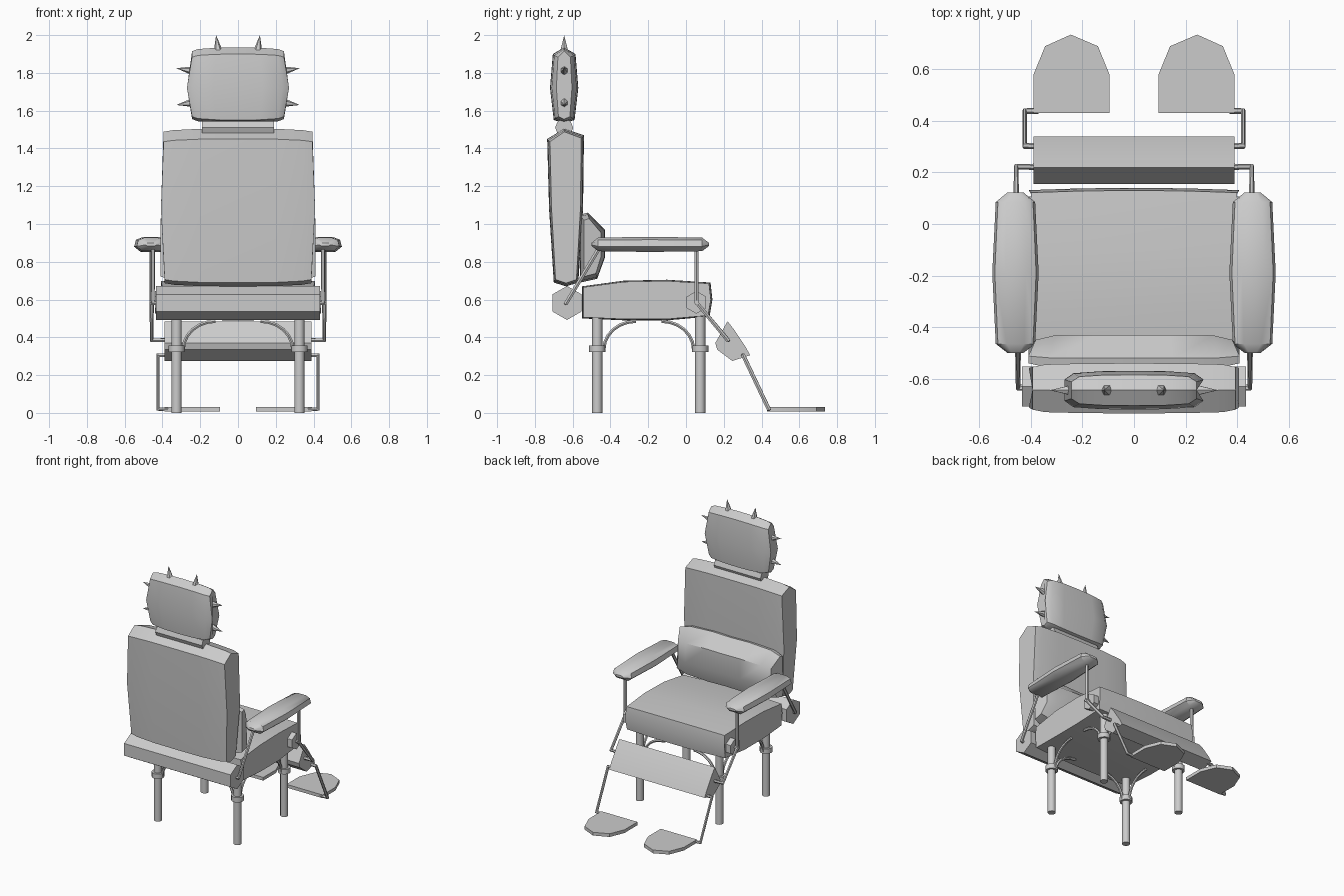
import bpy, bmesh, math
from mathutils import Vector

if "Cube" in bpy.data.objects:
    bpy.data.objects.remove(bpy.data.objects["Cube"])


def finish(name, bm, angle=35):
    bmesh.ops.recalc_face_normals(bm, faces=bm.faces)
    me = bpy.data.meshes.new(name)
    bm.to_mesh(me)
    bm.free()
    ob = bpy.data.objects.new(name, me)
    bpy.context.collection.objects.link(ob)
    bpy.ops.object.select_all(action='DESELECT')
    bpy.context.view_layer.objects.active = ob
    ob.select_set(True)
    bpy.ops.object.shade_smooth_by_angle(angle=math.radians(angle))
    return ob


def loft(name, profile, slices, axis='x', angle=35):
    """Loft a closed profile (a, z, width factor) through slices (position, a scale, z scale)."""
    bm = bmesh.new()
    a0 = (min(p[0] for p in profile) + max(p[0] for p in profile)) / 2
    z0 = (min(p[1] for p in profile) + max(p[1] for p in profile)) / 2
    rings = []
    for t, sa, sz in slices:
        ring = []
        for p in profile:
            f = p[2] if len(p) > 2 else 1
            a, z = a0 + (p[0] - a0) * sa, z0 + (p[1] - z0) * sz
            ring.append(bm.verts.new((t * f, a, z) if axis == 'x' else (a, t, z)))
        rings.append(ring)
    n = len(profile)
    for r, s in zip(rings, rings[1:]):
        for i in range(n):
            bm.faces.new((r[i], r[(i + 1) % n], s[(i + 1) % n], s[i]))
    bm.faces.new(rings[0])
    bm.faces.new(rings[-1])
    return finish(name, bm, angle)


def both(half):
    """Mirror slices given from the centre outwards."""
    return [(-t, a, z) for t, a, z in reversed(half) if t > 0] + half


def rod(name, p, q, r1, r2=None, sides=12, angle=35, spin=0.0):
    p, q = Vector(p), Vector(q)
    bm = bmesh.new()
    bmesh.ops.create_cone(bm, cap_ends=True, segments=sides, radius1=r1,
                          radius2=r1 if r2 is None else r2, depth=(q - p).length)
    rot = (q - p).to_track_quat('Z', 'Y')
    for v in bm.verts:
        c, s = math.cos(spin), math.sin(spin)
        co = Vector((v.co.x * c - v.co.y * s, v.co.x * s + v.co.y * c, v.co.z))
        v.co = rot @ co + (p + q) / 2
    return finish(name, bm, angle)


def tube(name, pts, r=0.012):
    cu = bpy.data.curves.new(name, 'CURVE')
    cu.dimensions = '3D'
    cu.bevel_depth = r
    cu.bevel_resolution = 1
    cu.use_fill_caps = True
    sp = cu.splines.new('POLY')
    sp.points.add(len(pts) - 1)
    for s, p in zip(sp.points, pts):
        s.co = (*p, 1)
    ob = bpy.data.objects.new(name, cu)
    bpy.context.collection.objects.link(ob)
    bpy.ops.object.select_all(action='DESELECT')
    bpy.context.view_layer.objects.active = ob
    ob.select_set(True)
    bpy.ops.object.convert(target='MESH')
    bpy.ops.object.shade_smooth_by_angle(angle=math.radians(40))


# Cushions
loft("seat", [(-.55, .50), (-.55, .60, 1.02), (-.55, .67), (-.33, .70, 1.02), (-.1, .705, 1.02), (.13, .69),
              (.14, .60, 1.02), (.125, .51), (-.1, .49, 1.02), (-.33, .49, 1.02)],
     both([(0, 1, 1), (.2, .995, .99), (.40, .975, .94)]))
loft("backrest", [(-.70, .69, .97), (-.725, 1.08, 1.02), (-.735, 1.45, .985), (-.645, 1.505, .985),
                  (-.54, 1.47, .985), (-.545, 1.08, 1.02), (-.57, .69, .97), (-.635, .67, .97)],
     both([(0, 1, 1), (.2, .99, .998), (.35, .95, .98), (.40, .85, .96)]))
loft("lumbar_cushion", [(-.56, .69), (-.56, 1.05), (-.52, 1.06), (-.43, .97, .93),
                        (-.43, .82, .93), (-.47, .71)],
     both([(0, 1, .98), (.15, 1, 1), (.33, .97, .95), (.41, .7, .83)]), angle=45)
loft("headrest", [(-.705, 1.90, .9), (-.72, 1.72, 1), (-.70, 1.55, .9), (-.645, 1.535, .9),
                  (-.59, 1.55, .9), (-.57, 1.72, 1), (-.585, 1.90, .9), (-.645, 1.935, .9)],
     both([(0, 1, 1), (.13, .98, .99), (.235, .88, .955), (.27, .55, .90)]))
rod("neck", (-.19, -.645, 1.51), (.19, -.645, 1.51), .048, sides=8)

# Headrest spikes
for s in (-1, 1):
    rod("top_spike", (s * .103, -.645, 1.90), (s * .116, -.645, 2.0), .028, 0, 6)
    rod("upper_side_spike", (s * .245, -.645, 1.812), (s * .327, -.645, 1.825), .022, 0, 6)
    rod("lower_side_spike", (s * .245, -.645, 1.642), (s * .327, -.645, 1.630), .022, 0, 6)

# Hexagonal crossbars and calf rest
loft("rear_bar", [(-.63 + .09 * math.sin(i * math.pi / 3), .582 + .09 * math.cos(i * math.pi / 3))
                  for i in range(6)], [(-.435, 1, 1), (.435, 1, 1)])
loft("front_hinge_bar", [(.055 + .06 * math.sin(i * math.pi / 3), .585 + .06 * math.cos(i * math.pi / 3))
                         for i in range(6)], [(-.44, 1, 1), (.44, 1, 1)])
loft("calf_rest", [(.22, .485), (.155, .37), (.165, .335), (.245, .275), (.34, .305), (.315, .35), (.255, .44)],
     [(-.39, 1, 1), (.39, 1, 1)])

for s in (-1, 1):
    # Armrest
    loft("armrest", [(s * (.46 + a), .892 + z) for a, z in
                     [(-.09, -.012), (-.08, .025), (-.04, .04), (.04, .04), (.08, .025),
                      (.09, -.012), (.055, -.04), (-.055, -.04)]],
         [(-.50, .35, .2), (-.465, .85, .9), (-.19, 1, 1), (.085, .85, .9), (.122, .35, .2)], 'y', 40)
    # Frame rods
    tube("front_arm_post", [(s * .457, .055, .88), (s * .457, .055, .60), (s * .457, .055, .585),
                            (s * .457, .222, .385), (s * .38, .222, .385)])
    tube("front_hinge_pin", [(s * .43, .055, .585), (s * .469, .055, .585)])
    tube("rear_arm_post", [(s * .45, -.455, .88), (s * .45, -.635, .58), (s * .42, -.635, .58)])
    tube("foot_rod", [(s * .38, .303, .305), (s * .424, .303, .305), (s * .424, .438, .02), (s * .37, .438, .02)])
    # Foot plate
    bm = bmesh.new()
    shape = [(.095, .43), (.095, .58), (.14, .69), (.245, .735), (.345, .69), (.39, .58), (.39, .43)]
    low = [bm.verts.new((s * x, y, .008)) for x, y in shape]
    top = [bm.verts.new((s * x, y, .032)) for x, y in shape]
    bm.faces.new(low)
    bm.faces.new(top)
    for i in range(len(shape)):
        j = (i + 1) % len(shape)
        bm.faces.new((low[i], low[j], top[j], top[i]))
    finish("foot_plate", bm)
    # Legs with collars and curved braces
    for y, d in ((-.47, 1), (.075, -1)):
        x = s * .325
        rod("leg", (x, y, 0), (x, y, .52), .027)
        rod("leg_collar", (x, y, .322), (x, y, .358), .043)
        arc = [(.035 + .17 * (1 - math.cos(t)), .335 + .15 * math.sin(t))
               for t in [i * math.pi / 12 for i in range(7)]]
        tube("side_brace", [(x, y + d * a, z) for a, z in arc], .01)
        tube("cross_brace", [(x - s * a, y, z) for a, z in arc], .01)
